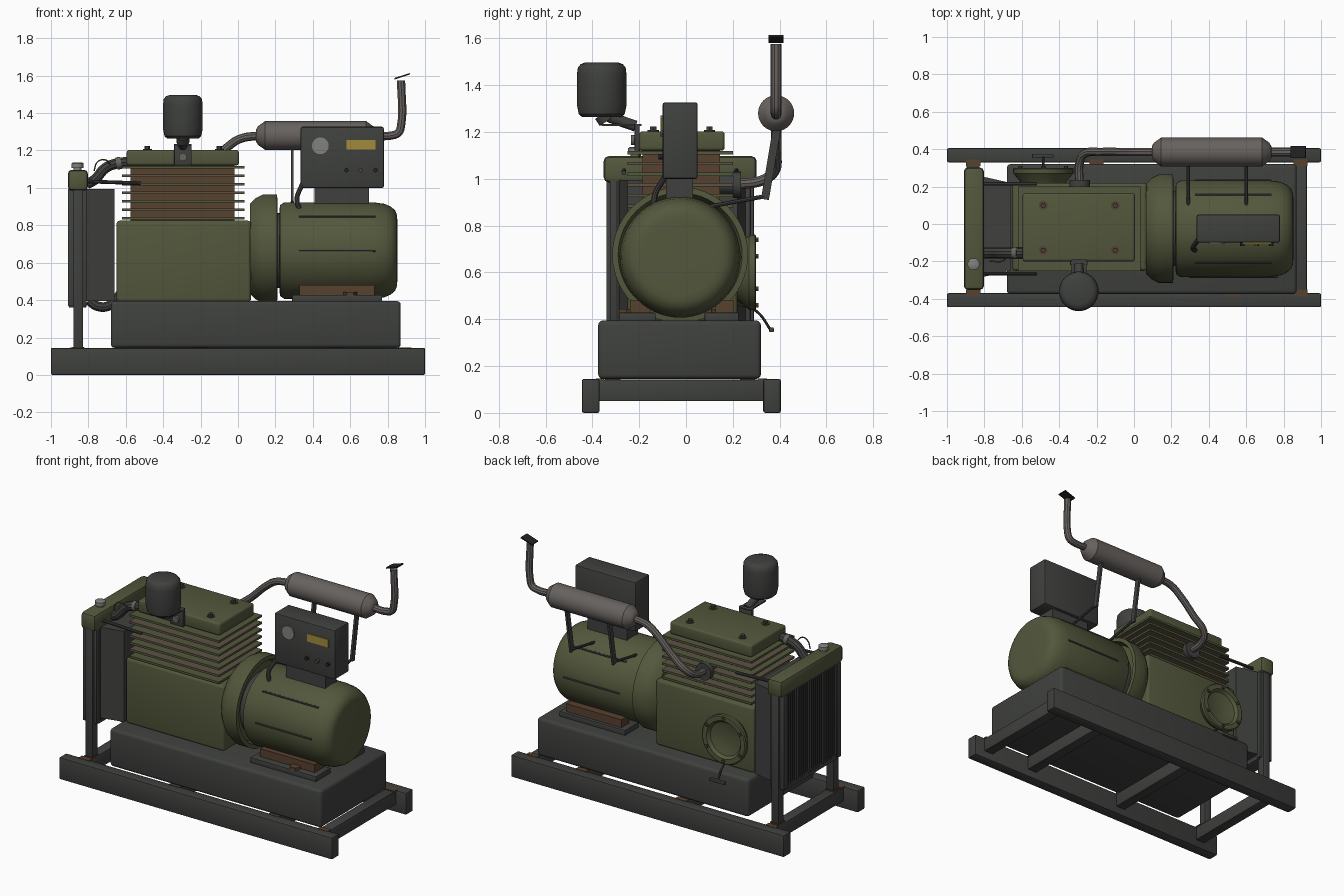
import bpy, bmesh, math
from mathutils import Vector


def material(name, rgb):
    m = bpy.data.materials.new(name)
    m.diffuse_color = (*rgb, 1)
    return m


OLIVE = material("olive paint", (0.088, 0.096, 0.045))
GREY = material("dark grey paint", (0.050, 0.053, 0.049))
STEEL = material("exhaust steel", (0.135, 0.122, 0.115))
RUST = material("rust", (0.095, 0.052, 0.028))
FIN = material("stained fin", (0.105, 0.085, 0.055))
BLACK = material("black", (0.016, 0.016, 0.016))
CORE = material("radiator core", (0.028, 0.030, 0.028))
YELLOW = material("yellow plate", (0.36, 0.26, 0.045))
DIAL = material("pale metal", (0.22, 0.22, 0.21))


def finish(name, bm, mat):
    bmesh.ops.recalc_face_normals(bm, faces=bm.faces)
    me = bpy.data.meshes.new(name)
    bm.to_mesh(me)
    bm.free()
    me.materials.append(mat)
    ob = bpy.data.objects.new(name, me)
    bpy.context.collection.objects.link(ob)
    return ob


def box(name, x, y, z, mat, bevel=0.0, seg=2):
    """Box from (min, max) pairs."""
    bm = bmesh.new()
    bmesh.ops.create_cube(bm, size=1)
    for v in bm.verts:
        v.co = [(p[0] + p[1]) / 2 + c * (p[1] - p[0]) for p, c in zip((x, y, z), v.co)]
    if bevel:
        bmesh.ops.bevel(bm, geom=bm.edges[:], offset=bevel, segments=seg,
                        profile=0.5, affect='EDGES', clamp_overlap=True)
    return finish(name, bm, mat)


def lathe(name, profile, start, axis, mat, seg=40):
    """Turn (distance, radius) points round an axis beginning at start."""
    bm = bmesh.new()
    q = Vector((0, 0, 1)).rotation_difference(Vector(axis))
    rings = []
    for h, r in profile:
        rings.append([bm.verts.new(Vector(start) + q @ Vector((
            r * math.cos(math.tau * i / seg), r * math.sin(math.tau * i / seg), h)))
            for i in range(seg)])
    for a, b in zip(rings, rings[1:]):
        for i in range(seg):
            j = (i + 1) % seg
            bm.faces.new((a[i], a[j], b[j], b[i]))
    bm.faces.new(rings[0])
    bm.faces.new(rings[-1])
    return finish(name, bm, mat)


def rod(name, a, b, r, mat, seg=14):
    d = Vector(b) - Vector(a)
    return lathe(name, [(0, r), (d.length, r)], a, d.normalized(), mat, seg)


def tube(name, pts, r, mat, res=3):
    """Round pipe along a smooth path."""
    cu = bpy.data.curves.new(name, 'CURVE')
    cu.dimensions, cu.bevel_depth, cu.bevel_resolution = '3D', r, res
    cu.resolution_u, cu.use_fill_caps = 6, True
    sp = cu.splines.new('BEZIER')
    sp.bezier_points.add(len(pts) - 1)
    for p, co in zip(sp.bezier_points, pts):
        p.co = co
        p.handle_left_type = p.handle_right_type = 'AUTO'
    tmp = bpy.data.objects.new(name + "_path", cu)
    bpy.context.collection.objects.link(tmp)
    me = bpy.data.meshes.new_from_object(tmp.evaluated_get(bpy.context.evaluated_depsgraph_get()))
    bpy.data.objects.remove(tmp)
    me.materials.clear()
    me.materials.append(mat)
    ob = bpy.data.objects.new(name, me)
    bpy.context.collection.objects.link(ob)
    return ob


# Skid frame with welded cross members
RAILS = ((-0.445, -0.37), (0.33, 0.405))
for y in RAILS:
    box("skid_rail", (-1, 1), y, (0, 0.145), GREY, 0.008)
for x in (-0.86, -0.2, 0.53, 0.89):
    box("cross_member", (x - 0.035, x + 0.035), (-0.375, 0.335), (0.05, 0.142), GREY, 0.006)
    for y in ((-0.385, -0.35), (0.31, 0.345)):
        box("weld_patch", (x - 0.038, x + 0.038), y, (0.138, 0.147), RUST)

# Base tank
box("base_tank", (-0.68, 0.87), (-0.375, 0.32), (0.145, 0.395), GREY, 0.02, 3)

# Engine block, finned barrel and head
box("engine_block", (-0.65, 0.07), (-0.25, 0.22), (0.39, 0.825), OLIVE, 0.018, 3)
box("cylinder_barrel", (-0.575, -0.02), (-0.185, 0.145), (0.82, 1.13), RUST)
for i in range(7):
    z = 0.838 + i * 0.0455
    box("cooling_fin", (-0.62, 0.035), (-0.25, 0.2), (z - 0.007, z + 0.007), FIN if i % 2 else OLIVE)
box("cylinder_head", (-0.595, 0.005), (-0.2, 0.165), (1.12, 1.203), OLIVE, 0.014, 3)
for x in (-0.485, -0.1):
    for y in (-0.14, 0.1):
        lathe("head_washer", [(0, 0.024), (0.006, 0.024)], (x, y, 1.202), (0, 0, 1), RUST, 16)
        lathe("head_bolt", [(0, 0.015), (0.02, 0.015)], (x, y, 1.203), (0, 0, 1), GREY, 6)

# Dished access cover with bolts and a drain handle on the back
cx, cz = -0.485, 0.6
lathe("access_cover", [(0, 0.115), (0.025, 0.13), (0.06, 0.16), (0.085, 0.162), (0.09, 0.155),
                       (0.09, 0.125), (0.07, 0.11), (0.055, 0.05)], (cx, 0.21, cz), (0, 1, 0), OLIVE)
for i in range(6):
    a = math.tau * (i + 0.5) / 6
    rod("cover_bolt", (cx + 0.14 * math.cos(a), 0.295, cz + 0.14 * math.sin(a)),
        (cx + 0.14 * math.cos(a), 0.31, cz + 0.14 * math.sin(a)), 0.011, RUST, 6)
tube("drain_stem", [(cx, 0.21, 0.47), (cx, 0.30, 0.435), (cx, 0.365, 0.35)], 0.006, GREY)
box("drain_handle", (-0.545, -0.43), (0.355, 0.375), (0.345, 0.365), GREY, 0.004)

# Flywheel housing and generator
GY, GZ = -0.025, 0.665
lathe("flywheel_housing", [(0, 0.24), (0.03, 0.27), (0.07, 0.29), (0.145, 0.29), (0.148, 0.265), (0.11, 0.25)],
      (0.063, GY, GZ + 0.01), (1, 0, 0), OLIVE, 56)
lathe("coupling_ring", [(0, 0.2), (0.12, 0.2)], (0.15, GY, GZ), (1, 0, 0), GREY, 48)
lathe("generator_body", [(0, 0.22), (0.003, 0.243), (0.025, 0.258), (0.5, 0.258), (0.56, 0.25), (0.595, 0.235),
                         (0.618, 0.215), (0.628, 0.19), (0.63, 0.16)],
      (0.222, GY, GZ), (1, 0, 0), OLIVE, 56)
for deg in (0, 45, 135, 180):
    a = math.radians(deg)
    p = (GY + 0.256 * math.cos(a), GZ + 0.256 * math.sin(a))
    rod("generator_rib", (0.325, *p), (0.735, *p), 0.007, GREY, 8)
for y in ((-0.285, -0.13), (0.08, 0.225)):
    box("generator_foot", (0.29, 0.77), y, (0.39, 0.428), GREY, 0.004)
    box("foot_web", (0.33, 0.73), (y[0] + 0.045, y[1] - 0.02), (0.42, 0.48), RUST)
    lathe("foot_bolt", [(0, 0.035), (0.018, 0.035)], (0.6, y[0] + 0.03, 0.426), (0, 0, 1), RUST, 6)

# Control box, pedestal, instruments and cable
box("control_pedestal", (0.41, 0.70), (-0.085, 0.03), (0.89, 1.01), GREY)
box("control_box", (0.335, 0.78), (-0.1, 0.05), (1.0, 1.327), GREY, 0.01)
rod("gauge", (0.44, -0.095, 1.225), (0.44, -0.108, 1.225), 0.045, DIAL, 28)
box("name_plate", (0.58, 0.735), (-0.106, -0.098), (1.205, 1.257), YELLOW)
for x in (0.58, 0.655, 0.735):
    rod("switch_knob", (x, -0.098, 1.095), (x, -0.118, 1.095), 0.012, RUST if x == 0.655 else BLACK, 12)
tube("control_cable", [(0.36, -0.07, 1.05), (0.335, -0.095, 1.0), (0.315, -0.13, 0.94), (0.33, -0.14, 0.88)],
     0.013, GREY)

# Exhaust: flange, pipe, silencer, tail pipe, rain flap and stays
EY, EZ = 0.385, 1.28
rod("exhaust_port", (-0.29, 0.13, 0.975), (-0.29, 0.2, 0.975), 0.04, GREY, 20)
rod("exhaust_flange", (-0.29, 0.2, 0.975), (-0.29, 0.235, 0.975), 0.056, GREY, 20)
tube("exhaust_pipe", [(-0.29, 0.2, 0.975), (-0.29, 0.33, 0.995), (-0.265, EY - 0.01, 1.03), (-0.17, EY, 1.11),
                      (-0.06, EY, 1.215), (0.01, EY, 1.262), (0.12, EY, EZ)], 0.023, STEEL)
lathe("silencer", [(0, 0.03), (0.012, 0.05), (0.05, 0.077), (0.59, 0.077), (0.628, 0.05), (0.64, 0.03)],
      (0.095, EY, EZ), (1, 0, 0), STEEL, 32)
tube("tail_pipe", [(0.71, EY, EZ), (0.82, EY, EZ), (0.857, EY, 1.295), (0.872, EY, 1.335), (0.872, EY, 1.575)],
     0.023, STEEL)
flap = box("rain_flap", (-0.043, 0.043), (-0.032, 0.032), (-0.004, 0.004), BLACK)
flap.location = (0.878, EY, 1.597)
flap.rotation_euler = (0, math.radians(-18), 0)
for x in (0.29, 0.6):
    stay = box("silencer_stay", (-0.007, 0.007), (-0.017, 0.017), (-0.15, 0.15), GREY)
    stay.location = (x, 0.362, 1.06)
    stay.rotation_euler = (math.radians(-9.5), 0, 0)
    rod("stay_foot", (x, 0.335, 0.925), (x, 0.09, 0.88), 0.009, GREY, 8)

# Air cleaner and intake elbow
AX, AY = -0.295, -0.36
lathe("air_cleaner", [(0, 0.085), (0.012, 0.098), (0.05, 0.106), (0.18, 0.106), (0.21, 0.102), (0.225, 0.09),
                      (0.232, 0.07)], (AX, AY, 1.265), (0, 0, 1), GREY, 36)
rod("cleaner_neck", (AX, AY, 1.275), (AX, AY + 0.02, 1.245), 0.035, GREY)
rod("intake_elbow", (AX, -0.33, 1.265), (AX, -0.215, 1.225), 0.024, GREY)
box("cleaner_shelf", (AX - 0.04, AX + 0.04), (-0.36, -0.19), (1.226, 1.234), GREY)
box("intake_bracket", (AX - 0.047, AX + 0.047), (-0.22, -0.198), (1.12, 1.235), GREY, 0.004)
rod("intake_bolt", (AX, -0.215, 1.165), (AX, -0.235, 1.165), 0.022, STEEL)

# Radiator: posts, core, slats, header, shroud and cap
for y in ((-0.34, -0.285), (0.235, 0.29)):
    box("radiator_post", (-0.88, -0.828), y, (0.14, 1.0), GREY, 0.004)
    box("post_weld", (-0.885, -0.823), (y[0] - 0.005, y[1] + 0.005), (0.14, 0.149), RUST)
box("radiator_core", (-0.895, -0.81), (-0.3, 0.25), (0.38, 1.0), CORE)
for y in ((-0.325, -0.285), (0.235, 0.275)):
    box("core_side_strip", (-0.91, -0.81), y, (0.37, 0.995), GREY, 0.004)
for i in range(24):
    y = -0.275 + i * 0.5 / 23
    box("core_slat", (-0.908, -0.89), (y - 0.005, y + 0.005), (0.385, 0.99), GREY)
box("bottom_header", (-0.905, -0.81), (-0.3, 0.25), (0.36, 0.40), GREY, 0.006)
box("top_header", (-0.91, -0.802), (-0.352, 0.302), (0.985, 1.097), OLIVE, 0.022, 2)
shroud = box("fan_shroud", (-0.815, -0.66), (-0.285, 0.255), (0.395, 0.995), GREY)
for v in shroud.data.vertices:
    if v.co.x > -0.7:
        v.co.y = -0.015 + (v.co.y + 0.015) * 0.87
lathe("radiator_cap", [(0, 0.022), (0.012, 0.022), (0.012, 0.032), (0.036, 0.032), (0.04, 0.026)],
      (-0.858, -0.215, 1.095), (0, 0, 1), DIAL, 20)

# Coolant hoses, stay rods and vent line
tube("upper_hose", [(-0.81, -0.155, 1.02), (-0.765, -0.155, 1.045), (-0.71, -0.155, 1.105),
                    (-0.65, -0.155, 1.13), (-0.57, -0.155, 1.14)], 0.029, GREY)
rod("hose_clip", (-0.65, -0.155, 1.13), (-0.625, -0.155, 1.134), 0.033, STEEL, 18)
tube("lower_hose", [(-0.8, -0.155, 0.4), (-0.75, -0.155, 0.367), (-0.69, -0.155, 0.37), (-0.63, -0.155, 0.43)],
     0.027, GREY)
for y in (-0.265, 0.215):
    rod("radiator_stay", (-0.82, y, 1.035), (-0.52, y, 1.025), 0.01, GREY, 10)
tube("vent_line", [(-0.77, -0.2, 1.09), (-0.75, -0.2, 1.14), (-0.71, -0.2, 1.15), (-0.68, -0.18, 1.12)],
     0.004, OLIVE, 1)

# Smooth shading with crisp edges
bpy.ops.object.select_all(action='SELECT')
bpy.context.view_layer.objects.active = bpy.context.selected_objects[0]
bpy.ops.object.shade_smooth_by_angle(angle=math.radians(35))
